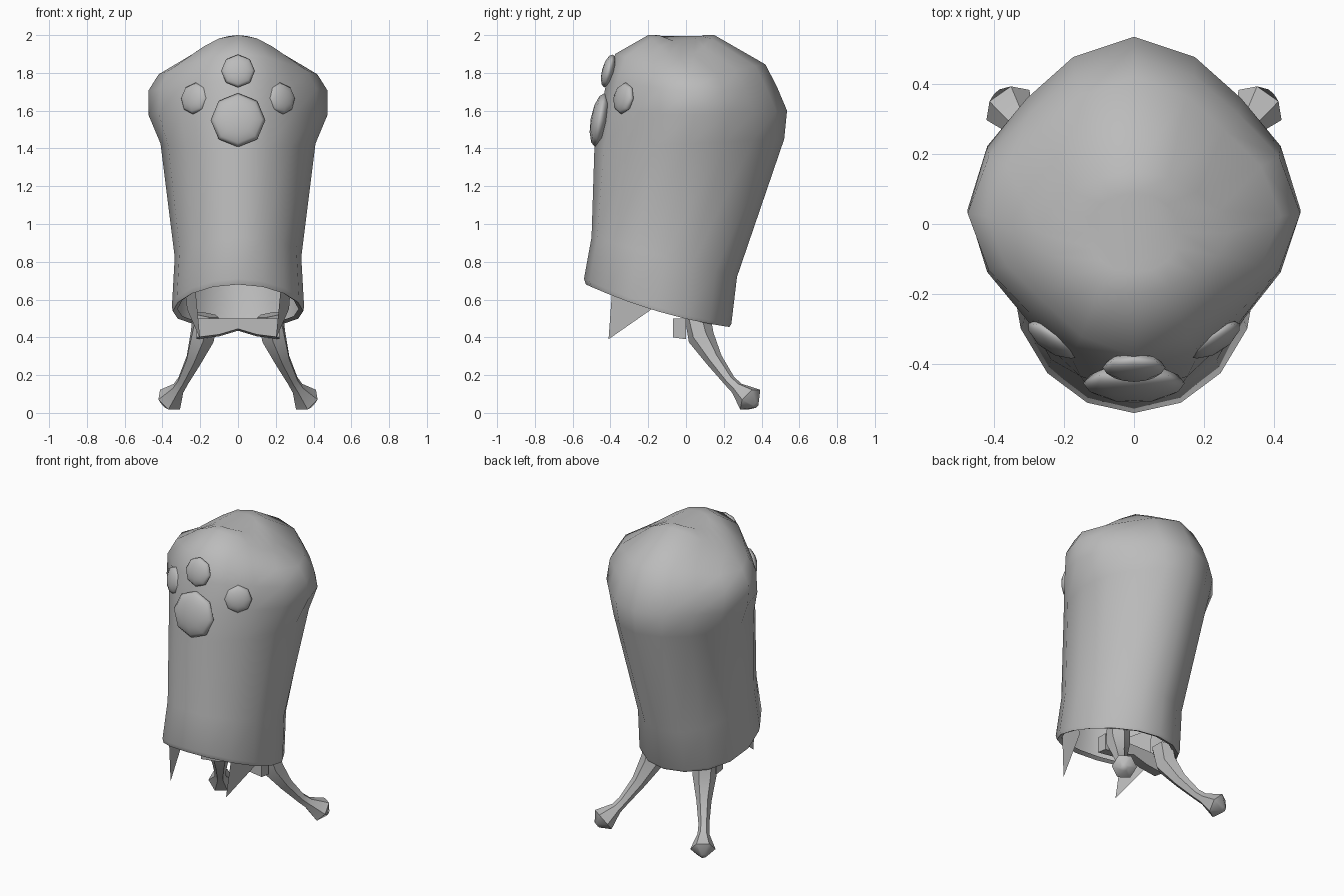
import bpy, bmesh
from math import sin, cos, pi, radians
from mathutils import Vector

if "Cube" in bpy.data.objects:
    bpy.data.objects.remove(bpy.data.objects["Cube"])

grey = bpy.data.materials.new("soft grey")
grey.use_nodes = True
COLOR = (0.5, 0.5, 0.5, 1)
grey.diffuse_color = COLOR
grey.node_tree.nodes["Principled BSDF"].inputs["Base Color"].default_value = COLOR


def finish(bm, name, angle):
    bmesh.ops.recalc_face_normals(bm, faces=bm.faces)
    mesh = bpy.data.meshes.new(name)
    bm.to_mesh(mesh)
    bm.free()
    mesh.materials.append(grey)
    obj = bpy.data.objects.new(name, mesh)
    bpy.context.collection.objects.link(obj)
    bpy.ops.object.select_all(action="DESELECT")
    obj.select_set(True)
    bpy.context.view_layer.objects.active = obj
    bpy.ops.object.shade_smooth_by_angle(angle=radians(angle))
    return obj


def loft(bm, rings, cap_start=False, cap_end=True):
    loops = [[bm.verts.new(p) for p in ring] for ring in rings]
    n = len(loops[0])
    for a, b in zip(loops, loops[1:]):
        for i in range(n):
            j = (i + 1) % n
            bm.faces.new((a[i], a[j], b[j], b[i]))
    if cap_start:
        bm.faces.new(loops[0])
    if cap_end:
        bm.faces.new(loops[-1])


# Hood: tilted rings given by front point, back point, half width,
# side drop and the pinch that forms the three lobes
def hood_ring(yf, zf, yb, zb, half, drop, pinch, sides=16):
    ring = []
    for i in range(sides):
        t = 2 * pi * i / sides
        r = 1 - pinch * sin(2 * t) ** 2
        mix = 0.5 - 0.5 * r * cos(t)
        ring.append(Vector((half * r * sin(t), yf + (yb - yf) * mix,
                            zf + (zb - zf) * mix - drop * sin(t) ** 2)))
    return ring


HOOD = [
    (-0.50, 0.69, 0.20, 0.47, 0.32, 0.03, 0),
    (-0.53, 0.68, 0.23, 0.455, 0.345, 0.03, 0),
    (-0.54, 0.71, 0.24, 0.47, 0.35, 0.03, 0),
    (-0.50, 0.93, 0.27, 0.72, 0.335, 0, 0),
    (-0.485, 1.40, 0.52, 1.45, 0.41, 0, 0.05),
    (-0.45, 1.60, 0.535, 1.60, 0.475, 0.02, 0.09),
    (-0.42, 1.76, 0.48, 1.73, 0.475, 0.04, 0.11),
    (-0.375, 1.90, 0.42, 1.845, 0.42, 0.08, 0.13),
    (-0.20, 2.00, 0.15, 2.00, 0.27, 0.12, 0.05),
    (-0.14, 2.00, 0.09, 2.00, 0.13, 0.035, 0),
]
bm = bmesh.new()
loft(bm, [hood_ring(*row) for row in HOOD])
finish(bm, "hood", 60)


# Pads on the front: flattened low-poly domes
def pad(name, x, y, z, size, depth, tilt, turn):
    bm = bmesh.new()
    bmesh.ops.create_uvsphere(bm, u_segments=8, v_segments=6, radius=1)
    bmesh.ops.rotate(bm, verts=bm.verts, matrix=Vector((0, 0, 1)).rotation_difference(
        Vector((0, -1, 0))).to_matrix())
    obj = finish(bm, name, 60)
    obj.scale = (size, depth, size)
    obj.rotation_euler = (radians(tilt), 0, radians(turn))
    obj.location = (x, y, z)


pad("main_pad", 0, -0.455, 1.55, 0.145, 0.05, -10, 0)
pad("upper_pad", 0, -0.41, 1.81, 0.09, 0.035, -15, 0)
pad("left_pad", 0.23, -0.33, 1.665, 0.085, 0.035, -10, 33)
pad("right_pad", -0.23, -0.33, 1.665, 0.085, 0.035, -10, -33)


# Splayed tails with flared ends
def tube_rings(path, sides=6):
    rings = []
    for k, (x, y, z, r) in enumerate(path):
        a = Vector(path[max(k - 1, 0)][:3])
        b = Vector(path[min(k + 1, len(path) - 1)][:3])
        q = (b - a).to_track_quat("Z", "Y")
        rings.append([Vector((x, y, z)) + q @ Vector((r * cos(2 * pi * i / sides),
                      r * sin(2 * pi * i / sides), 0)) for i in range(sides)])
    return rings


TAIL = [(0.17, 0.06, 0.52, 0.07), (0.19, 0.08, 0.40, 0.07), (0.235, 0.15, 0.28, 0.045),
        (0.29, 0.23, 0.17, 0.032), (0.315, 0.27, 0.13, 0.035),
        (0.36, 0.34, 0.07, 0.075), (0.385, 0.37, 0.04, 0.02)]
for side, s in (("left", 1), ("right", -1)):
    bm = bmesh.new()
    loft(bm, tube_rings([(s * x, y, z, r) for x, y, z, r in TAIL]), cap_start=True)
    finish(bm, side + "_tail", 50)

    # Pointed flap hanging inside the front opening
    bm = bmesh.new()
    outline = [(0.2, -0.41, 0.39), (0.27, -0.18, 0.55), (0.29, -0.18, 0.8), (0.24, -0.38, 0.8)]
    bm.faces.new([bm.verts.new((s * x, y, z)) for x, y, z in outline])
    finish(bm, side + "_flap", 30)

# Arched strap joining the tails
STRAP = [(-0.22, 0.39), (-0.1, 0.405), (0, 0.435), (0.1, 0.405), (0.22, 0.39)]
bm = bmesh.new()
loft(bm, [[Vector((x, y, z)) for y, z in ((-0.07, low + 0.01), (0, low), (0, 0.5), (-0.07, 0.5))]
          for x, low in STRAP], cap_start=True)
finish(bm, "strap", 30)
